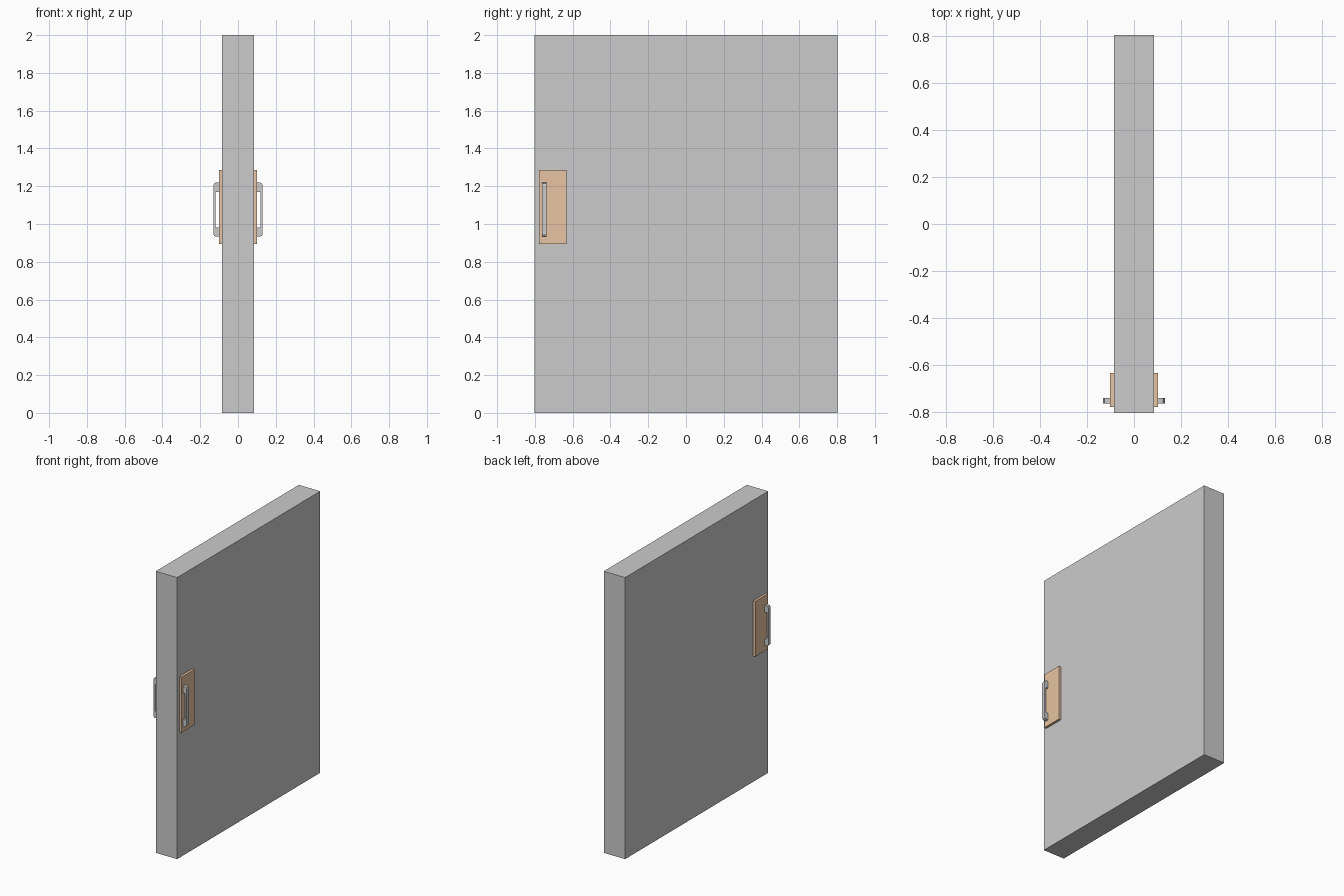
import bpy, bmesh

if "Cube" in bpy.data.objects:
    bpy.data.objects.remove(bpy.data.objects["Cube"])

brown = bpy.data.materials.new("brown_plate")
brown.diffuse_color = (0.8, 0.55, 0.36, 1)
brown.use_nodes = True
brown.node_tree.nodes["Principled BSDF"].inputs["Base Color"].default_value = brown.diffuse_color


def box(name, lo, hi, mat=None):
    bm = bmesh.new()
    bmesh.ops.create_cube(bm, size=1)
    for v in bm.verts:
        v.co = [(a + b) / 2 + c * (b - a) for a, b, c in zip(lo, hi, v.co)]
    return finish(name, bm, mat)


def extrude_xz(name, profile, y0, y1):
    bm = bmesh.new()
    face = bm.faces.new([bm.verts.new((x, y0, z)) for x, z in profile])
    top = bmesh.ops.extrude_face_region(bm, geom=[face])["geom"]
    for v in top:
        if isinstance(v, bmesh.types.BMVert):
            v.co.y = y1
    bmesh.ops.recalc_face_normals(bm, faces=bm.faces)
    return finish(name, bm)


def finish(name, bm, mat=None):
    me = bpy.data.meshes.new(name)
    bm.to_mesh(me)
    bm.free()
    if mat:
        me.materials.append(mat)
    ob = bpy.data.objects.new(name, me)
    bpy.context.collection.objects.link(ob)
    return ob


def mirror_x(ob):
    ob.modifiers.new("other_side", "MIRROR").use_axis[0] = True


# Door slab
box("door_panel", (-0.084, -0.803, 0), (0.084, 0.803, 2))

# Backing plates on both faces
mirror_x(box("handle_plate", (0.084, -0.778, 0.893), (0.101, -0.633, 1.287), brown))

# Pull handles: C-shaped bracket with rounded outer corners
mid = 1.076
upper = [(0.101, 0.094), (0.117, 0.094), (0.117, 0.094), (0.118, 0.094)]
upper = [(0.117, 0.094), (0.117, 0.143 - 0.049)]
half = [(0.118, 0.094), (0.101, 0.094), (0.101, 0.143), (0.117, 0.143),
        (0.126, 0.139), (0.131, 0.128)]
profile = [(x, mid + z) for x, z in half] + [(x, mid - z) for x, z in reversed(half)]
mirror_x(extrude_xz("pull_handle", profile, -0.763, -0.739))
